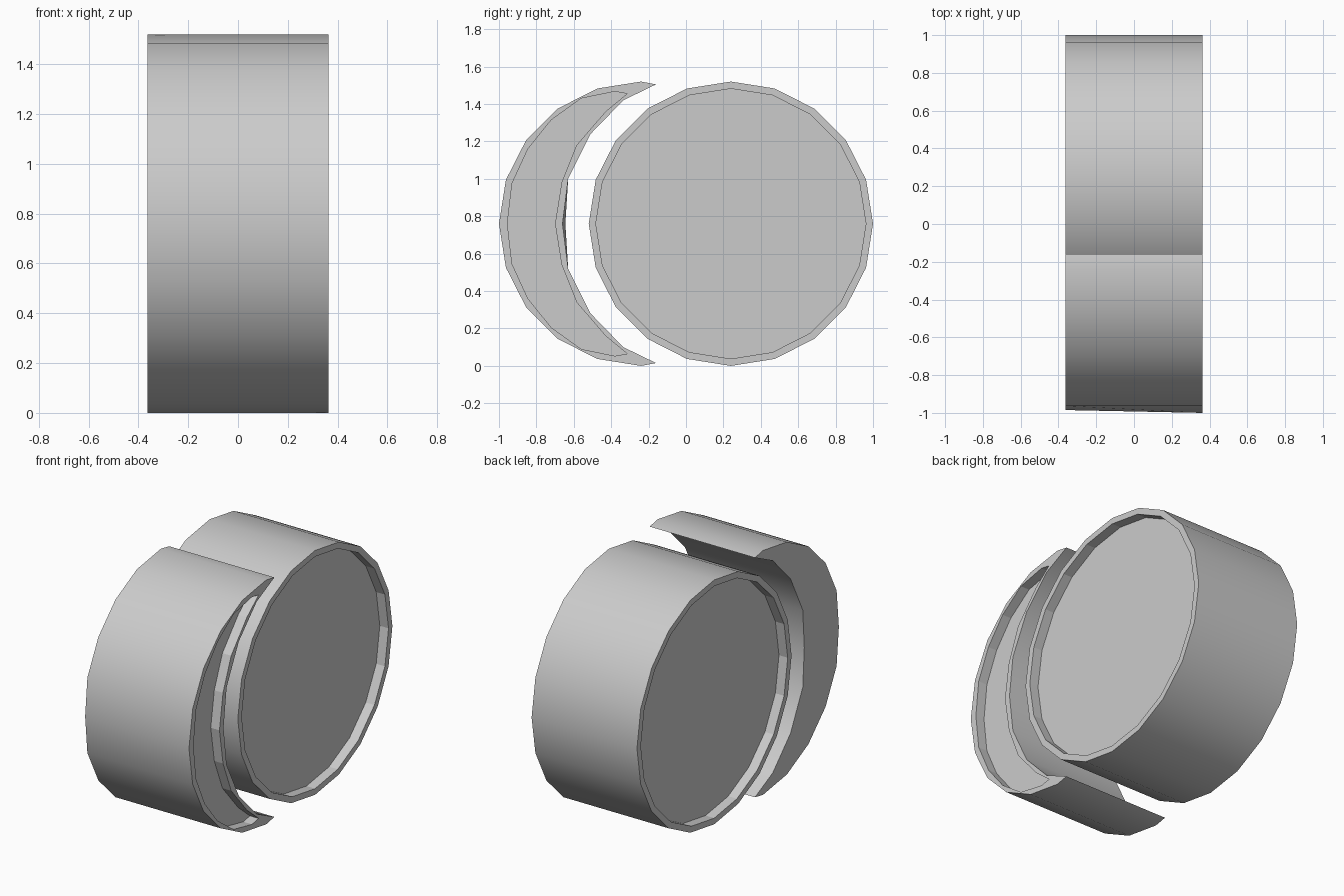
import bpy, bmesh, math

if "Cube" in bpy.data.objects:
    bpy.data.objects.remove(bpy.data.objects["Cube"])

HALF = 0.3625     # half width along x
DEPTH = 0.06      # depth of the recessed end faces
MID = 0.76        # height of the symmetry line


def loft(name, rings, flat_bands):
    """Bridge (x, [(y, z), ...]) rings and cap both ends."""
    bm = bmesh.new()
    loops = [[bm.verts.new((x, y, z)) for y, z in pts] for x, pts in rings]
    n = len(loops[0])
    for band, (a, b) in enumerate(zip(loops, loops[1:])):
        for i in range(n):
            f = bm.faces.new((a[i], a[(i + 1) % n], b[(i + 1) % n], b[i]))
            f.material_index = 1 if band in flat_bands else 0
    bm.faces.new(loops[0])
    bm.faces.new(loops[-1])
    bmesh.ops.recalc_face_normals(bm, faces=bm.faces[:])
    flat = [f.material_index == 1 for f in bm.faces]
    for f in bm.faces:
        f.material_index = 0
    me = bpy.data.meshes.new(name)
    bm.to_mesh(me)
    bm.free()
    ob = bpy.data.objects.new(name, me)
    bpy.context.collection.objects.link(ob)
    bpy.ops.object.select_all(action='DESELECT')
    ob.select_set(True)
    bpy.context.view_layer.objects.active = ob
    bpy.ops.object.shade_smooth_by_angle(angle=math.radians(35))
    for p, is_flat in zip(me.polygons, flat):
        if is_flat:
            p.use_smooth = False
    return ob


def circle(cy, r):
    return [(cy + r * math.sin(i * math.pi / 10), MID + r * math.cos(i * math.pi / 10))
            for i in range(20)]


def mirrored(outer, inner):
    """Full outline from upper-half points; both lists end on the mid line."""
    def flip(pts):
        return [(y, 2 * MID - z) for y, z in pts]
    return outer + flip(outer[-2::-1]) + flip(inner[:-1])[:] + inner[::-1]


# Round drum with a thin rim and recessed face at each end
rim, face = circle(0.24, 0.76), circle(0.24, 0.722)
loft("round_drum", [(-HALF + DEPTH, face), (-HALF, face), (-HALF, rim),
                    (HALF, rim), (HALF, face), (HALF - DEPTH, face)], {0, 4})

# Crescent shell beside the drum, recessed on the right end only
arc = [(-0.24 - 0.76 * math.sin(i * math.pi / 10), MID + 0.76 * math.cos(i * math.pi / 10))
       for i in range(6)]
tip = [(-0.16, 1.505)]
hollow = [(-0.335, 1.42), (-0.51, 1.24), (-0.63, 1.0), (-0.66, MID)]
outline = mirrored(tip + arc, hollow)
inset = mirrored([(-0.315, 1.455), (-0.38, 1.467), (-0.56, 1.43), (-0.72, 1.315),
                  (-0.845, 1.16), (-0.93, 0.975), (-0.955, MID)],
                 [(-0.43, 1.36), (-0.585, 1.18), (-0.665, 0.98), (-0.70, MID)])
# the left end is nudged slightly inward on the mid line
left = [(y + 0.015, z) if abs(z - MID) < 0.01 else (y, z) for y, z in outline]
loft("crescent_shell", [(-HALF, left), (HALF, outline), (HALF, inset),
                        (HALF - DEPTH, inset)], {2})
